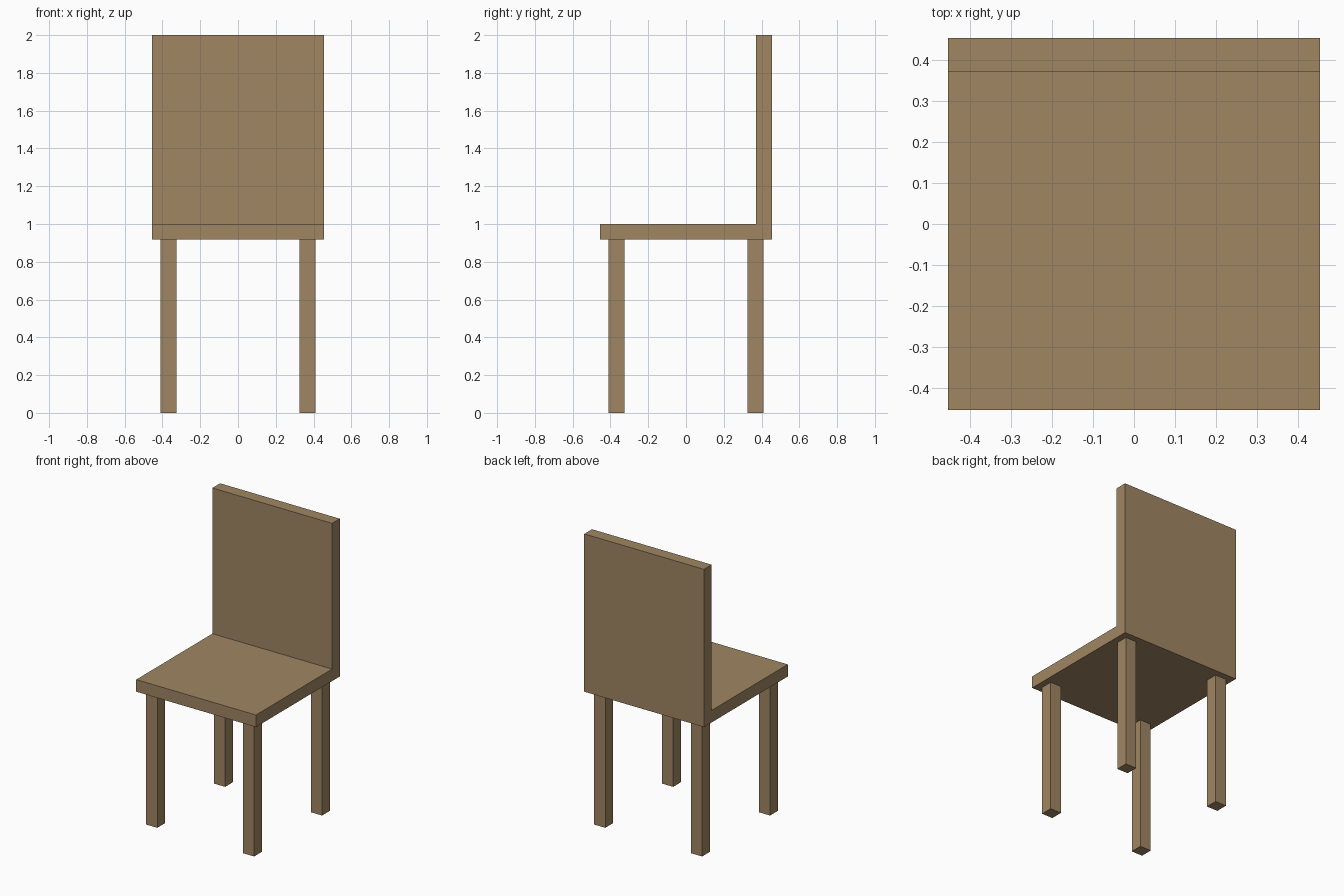
import bpy

if "Cube" in bpy.data.objects:
    bpy.data.objects.remove(bpy.data.objects["Cube"])

wood = bpy.data.materials.new("wood")
wood.diffuse_color = (0.35, 0.24, 0.125, 1)
wood.use_nodes = True
wood.node_tree.nodes["Principled BSDF"].inputs["Base Color"].default_value = wood.diffuse_color


def box(name, lo, hi):
    """Axis-aligned box between two corners."""
    center = [(a + b) / 2 for a, b in zip(lo, hi)]
    bpy.ops.mesh.primitive_cube_add(size=1, location=center)
    ob = bpy.context.object
    ob.name = name
    ob.scale = [b - a for a, b in zip(lo, hi)]
    bpy.ops.object.transform_apply(location=False, rotation=False, scale=True)
    ob.data.materials.append(wood)
    return ob


HALF = 0.4545      # half width of the seat
UNDER = 0.917      # underside of the seat
LEG_POS = 0.368    # leg centre offset
LEG_R = 0.042      # half leg thickness

# Seat and backrest
box("seat", (-HALF, -HALF, UNDER), (HALF, HALF, 1.0))
box("backrest", (-HALF, 0.371, 1.0), (HALF, HALF, 2.0))

# Four legs
for y_name, sy in (("front", -1), ("back", 1)):
    for x_name, sx in (("left", -1), ("right", 1)):
        x, y = sx * LEG_POS, sy * LEG_POS
        box(f"{y_name}_{x_name}_leg",
            (x - LEG_R, y - LEG_R, 0), (x + LEG_R, y + LEG_R, UNDER))
